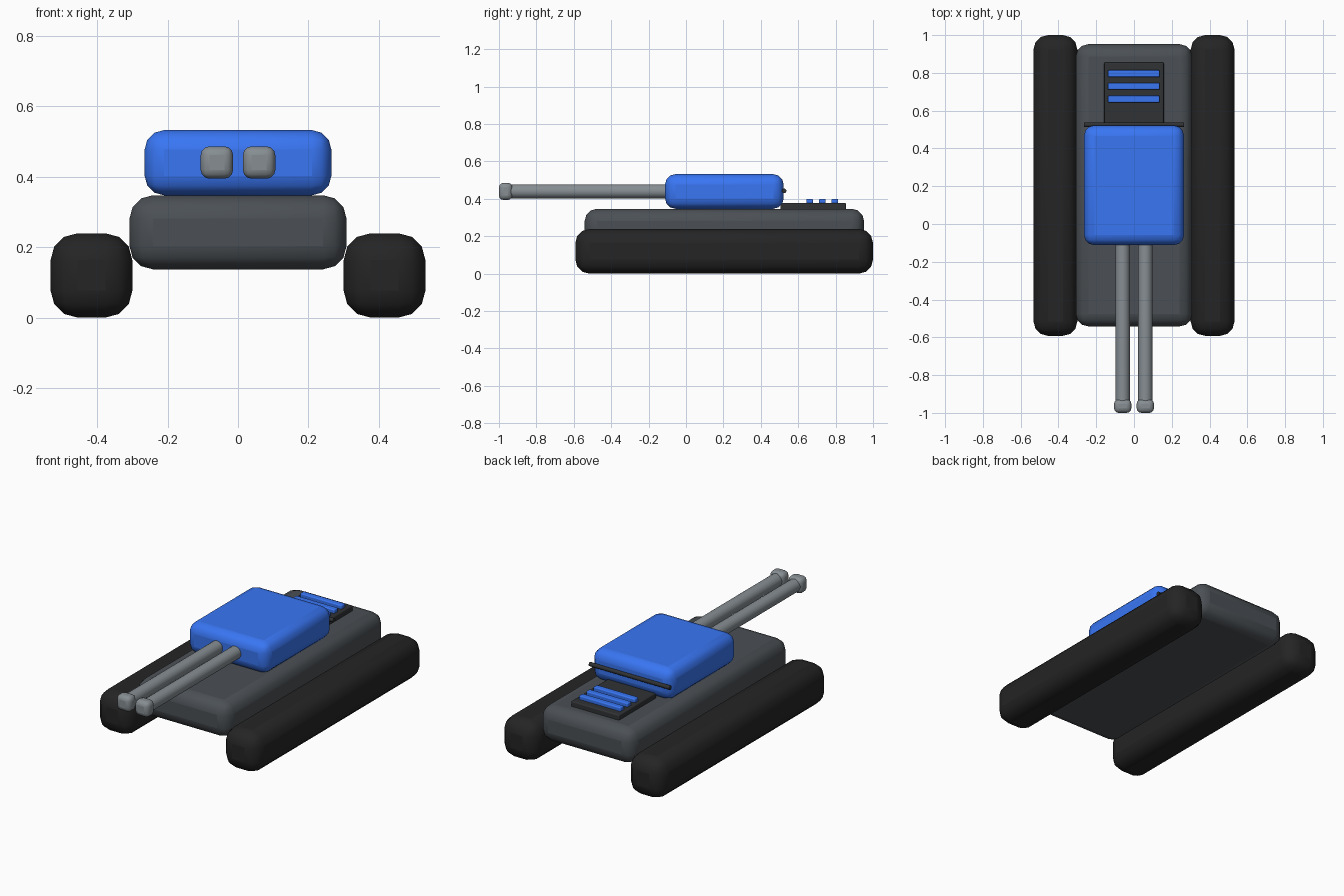
import bpy
import math

if "Cube" in bpy.data.objects:
    bpy.data.objects.remove(bpy.data.objects["Cube"])


def material(name, rgb):
    m = bpy.data.materials.new(name)
    m.diffuse_color = (*rgb, 1)
    m.use_nodes = True
    m.node_tree.nodes["Principled BSDF"].inputs["Base Color"].default_value = m.diffuse_color
    return m


BLACK = material("black rubber", (0.018, 0.018, 0.018))
HULL = material("dark grey steel", (0.07, 0.08, 0.09))
BLUE = material("blue paint", (0.04, 0.18, 0.9))
METAL = material("light grey metal", (0.24, 0.27, 0.29))
TRIM = material("dark trim", (0.03, 0.032, 0.035))


def finish(name, mat):
    ob = bpy.context.object
    ob.name = ob.data.name = name
    ob.data.materials.append(mat)
    return ob


def box(name, mat, x, y, z, bevel):
    """Rounded box from (min, max) extents."""
    ranges = (x, y, z)
    bpy.ops.mesh.primitive_cube_add(size=1, location=[(a + b) / 2 for a, b in ranges])
    ob = finish(name, mat)
    ob.scale = [b - a for a, b in ranges]
    bpy.ops.object.transform_apply(location=False, rotation=False, scale=True)
    mod = ob.modifiers.new("Bevel", "BEVEL")
    mod.width = bevel
    mod.segments = 3
    bpy.ops.object.shade_smooth_by_angle(angle=math.radians(40))
    return ob


def rod(name, mat, radius, length, location, rotation, sides=24):
    bpy.ops.mesh.primitive_cylinder_add(vertices=sides, radius=radius, depth=length,
                                        location=location, rotation=rotation)
    ob = finish(name, mat)
    bpy.ops.object.shade_smooth_by_angle(angle=math.radians(40))
    return ob


# Hull and turret
box("hull", HULL, (-0.308, 0.308), (-0.542, 0.952), (0.137, 0.347), 0.066)
box("turret", BLUE, (-0.265, 0.265), (-0.112, 0.522), (0.347, 0.532), 0.055)

# Tracks and twin guns, one of each per side
for side, s in (("left", -1), ("right", 1)):
    box(f"{side}_track", BLACK, sorted((s * 0.3, s * 0.532)), (-0.592, 1.0), (0, 0.239), 0.076)
    cx = s * 0.06
    rod(f"{side}_gun_barrel", METAL, 0.038, 0.91, (cx, -0.515, 0.44), (math.pi / 2, 0, 0))
    box(f"{side}_muzzle", METAL, (cx - 0.046, cx + 0.046), (-1.0, -0.928), (0.394, 0.486), 0.025)

# Engine deck with cooling slats
box("engine_deck", TRIM, (-0.158, 0.158), (0.504, 0.856), (0.34, 0.378), 0.007)
for i, y in enumerate((0.661, 0.729, 0.796)):
    box(f"deck_slat_{i + 1}", BLUE, (-0.138, 0.136), (y - 0.018, y + 0.018), (0.368, 0.4), 0.006)

# Rail across the back of the turret
rod("turret_rear_rail", TRIM, 0.012, 0.53, (0, 0.525, 0.443), (0, math.pi / 2, 0), 12)
